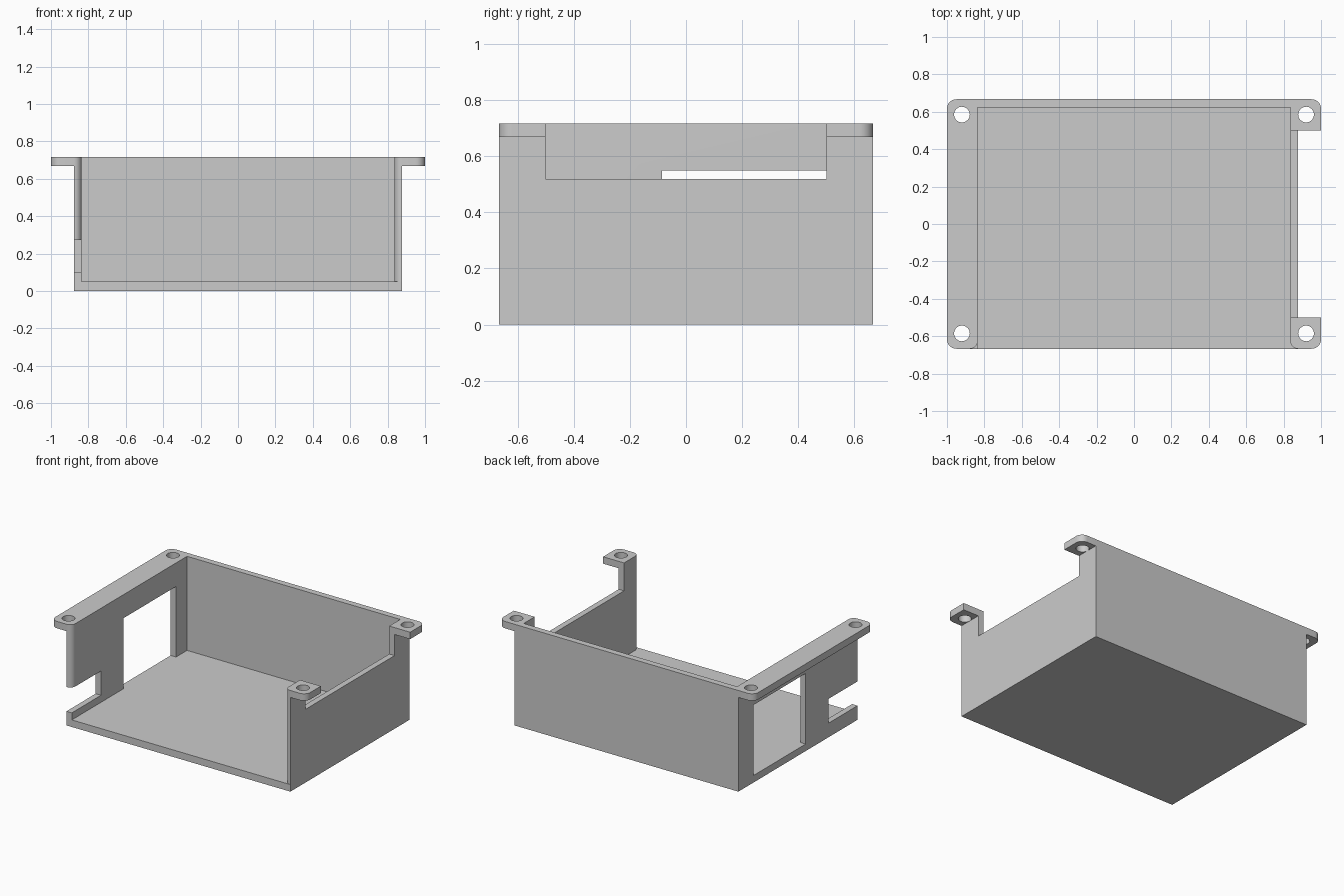
import bpy, bmesh
from math import sin, cos, pi

if "Cube" in bpy.data.objects:
    bpy.data.objects.remove(bpy.data.objects["Cube"])

# Main dimensions
BX, BY, TOP = 0.878, 0.667, 0.717       # outer half sizes and height
IX, IY, FLOOR = 0.836, 0.623, 0.05      # inside faces
FLANGE = 0.668                          # underside of the mounting flange
R = BX - IX                             # rounding of the front wall edges

grey = bpy.data.materials.new("plain grey")
grey.use_nodes = True
colour = (0.6, 0.6, 0.6, 1)
grey.diffuse_color = colour
grey.node_tree.nodes["Principled BSDF"].inputs["Base Color"].default_value = colour


def prism(name, outline, z0, z1):
    """Extrude a plan outline between two heights."""
    bm = bmesh.new()
    face = bm.faces.new([bm.verts.new((x, y, z0)) for x, y in outline])
    up = bmesh.ops.extrude_face_region(bm, geom=[face])["geom"]
    verts = [v for v in up if isinstance(v, bmesh.types.BMVert)]
    bmesh.ops.translate(bm, verts=verts, vec=(0, 0, z1 - z0))
    bmesh.ops.recalc_face_normals(bm, faces=bm.faces)
    mesh = bpy.data.meshes.new(name)
    bm.to_mesh(mesh)
    bm.free()
    mesh.materials.append(grey)
    obj = bpy.data.objects.new(name, mesh)
    bpy.context.collection.objects.link(obj)
    return obj


def arc(cx, cy, r, a0, a1, n=10):
    """Points on an arc; angles in quarter turns."""
    angles = [(a0 + (a1 - a0) * i / n) * pi / 2 for i in range(n + 1)]
    return [(cx + r * cos(a), cy + r * sin(a)) for a in angles]


def rect(x0, x1, y0, y1):
    return [(x0, y0), (x1, y0), (x1, y1), (x0, y1)]


def combine(target, tool, operation):
    """Apply a boolean and discard the tool."""
    mod = target.modifiers.new(operation, "BOOLEAN")
    mod.operation, mod.object, mod.solver = operation, tool, "EXACT"
    graph = bpy.context.evaluated_depsgraph_get()
    mesh = bpy.data.meshes.new_from_object(target.evaluated_get(graph))
    target.modifiers.clear()
    target.data = mesh
    bpy.data.objects.remove(tool)


def cut(name, outline, z0, z1):
    combine(case, prism(name, outline, z0, z1), "DIFFERENCE")


# Solid body
case = prism("open_front_case", rect(-BX, BX, -BY, BY), 0, TOP)

# Left flange runs the full depth, right side has two corner tabs
C = 0.05
flange = arc(-1 + C, BY - C, C, 1, 2) + arc(-1 + C, -BY + C, C, 2, 3)
flange += [(-0.86, -BY), (-0.86, BY)]
combine(case, prism("left_flange", flange, FLANGE, TOP), "UNION")
for side in (-1, 1):
    corner = [(x, side * y) for x, y in arc(1 - C, BY - C, C, 0, 1)]
    tab = [(0.86, side * 0.5), (1, side * 0.5)] + corner + [(0.86, side * BY)]
    combine(case, prism("right_tab", tab, FLANGE, TOP), "UNION")

# Inside space, open to the front and the top
cut("cavity", rect(-IX, IX, -1, IY), FLOOR, 1)

# Rounded inner front edges of the side walls
for side, z0 in ((-1, 0.2), (1, FLOOR)):
    edge = arc(BX, -BY + R, R, 2, 3) + [(BX, -0.8), (0.8, -0.8), (0.8, -BY + R)]
    cut("edge_rounding", [(side * x, y) for x, y in edge], z0, 1)

# Right wall recess, left wall window, left front slot
cut("right_recess", rect(0.7, 1.1, -0.5, 0.5), 0.519, 1)
cut("left_window", rect(-1.1, -0.7, -0.086, 0.5), FLOOR, 0.55)
cut("left_slot", rect(-1.1, -0.7, -1, -0.34), 0.1, 0.272)

# Screw holes through the flange corners
for sx in (-1, 1):
    for sy in (-1, 1):
        cut("screw_hole", arc(sx * 0.92, sy * 0.585, 0.042, 0, 4, 32)[:-1], FLANGE, 1)

# Shading
bpy.context.view_layer.objects.active = case
case.select_set(True)
bpy.ops.object.shade_smooth_by_angle()
